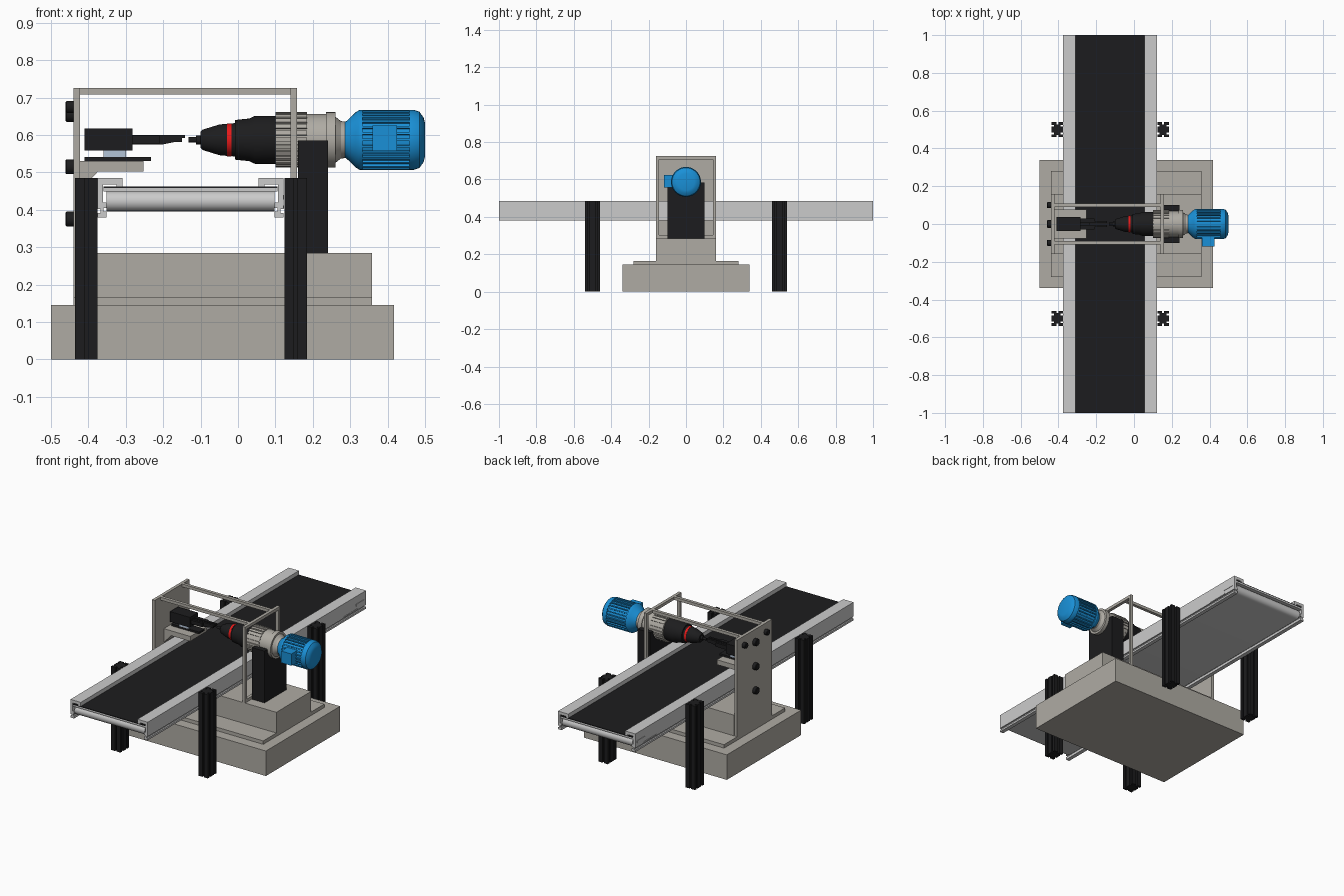
import bpy, bmesh
from math import sin, cos, pi, radians
from mathutils import Matrix

if "Cube" in bpy.data.objects:
    bpy.data.objects.remove(bpy.data.objects["Cube"])


def material(name, rgb):
    m = bpy.data.materials.new(name)
    m.diffuse_color = (*rgb, 1)
    m.use_nodes = True
    m.node_tree.nodes["Principled BSDF"].inputs["Base Color"].default_value = m.diffuse_color
    return m


BLACK = material("black", (0.012, 0.012, 0.013))
BLUE = material("blue", (0.01, 0.28, 0.68))
RED = material("red", (0.8, 0.01, 0.01))
WARM = material("warm_grey", (0.43, 0.41, 0.37))
PALE = material("pale_blue", (0.45, 0.55, 0.68))


def finish(name, bm, mat=None, smooth=False):
    bmesh.ops.recalc_face_normals(bm, faces=bm.faces[:])
    me = bpy.data.meshes.new(name)
    bm.to_mesh(me)
    bm.free()
    ob = bpy.data.objects.new(name, me)
    bpy.context.collection.objects.link(ob)
    if mat:
        me.materials.append(mat)
    if smooth:
        bpy.ops.object.select_all(action='DESELECT')
        ob.select_set(True)
        bpy.context.view_layer.objects.active = ob
        bpy.ops.object.shade_smooth_by_angle(angle=radians(30))
    return ob


def box(name, x, y, z, mat=None):
    bm = bmesh.new()
    size = [r[1] - r[0] for r in (x, y, z)]
    mid = [(r[1] + r[0]) / 2 for r in (x, y, z)]
    bmesh.ops.create_cube(bm, size=1, matrix=Matrix.Translation(mid) @ Matrix.Diagonal((*size, 1)))
    return finish(name, bm, mat)


def prism(name, pts, axis, a, b, mat=None, smooth=False):
    """Extrude a closed 2D profile along an axis from a to b."""
    place = {'x': lambda p, t: (t, p[0], p[1]),
             'y': lambda p, t: (p[0], t, p[1]),
             'z': lambda p, t: (p[0], p[1], t)}[axis]
    bm = bmesh.new()
    ends = [[bm.verts.new(place(p, t)) for p in pts] for t in (a, b)]
    n = len(pts)
    for e in ends:
        bm.faces.new(e)
    for i in range(n):
        j = (i + 1) % n
        bm.faces.new((ends[0][i], ends[0][j], ends[1][j], ends[1][i]))
    return finish(name, bm, mat, smooth)


def lathe(name, profile, y, z, mat=None, seg=40):
    """Revolve (x, radius) points about a line parallel to x."""
    bm = bmesh.new()
    rings = [[bm.verts.new((x, y + r * cos(2 * pi * k / seg), z + r * sin(2 * pi * k / seg)))
              for k in range(seg)] for x, r in profile]
    for p, q in zip(rings, rings[1:]):
        for k in range(seg):
            m = (k + 1) % seg
            bm.faces.new((p[k], p[m], q[m], q[k]))
    bm.faces.new(rings[0])
    bm.faces.new(rings[-1])
    return finish(name, bm, mat, True)


def fins(name, count, x, r, thick, mat, z):
    """Ring of lengthwise fins around the drive axis."""
    bm = bmesh.new()
    for k in range(count):
        mat4 = (Matrix.Translation((0, 0, z)) @ Matrix.Rotation(2 * pi * k / count, 4, 'X')
                @ Matrix.Translation(((x[0] + x[1]) / 2, 0, (r[0] + r[1]) / 2))
                @ Matrix.Diagonal((x[1] - x[0], thick, r[1] - r[0], 1)))
        bmesh.ops.create_cube(bm, size=1, matrix=mat4)
    return finish(name, bm, mat)


# Stepped base
box("base_block", (-.5, .417), (-.34, .34), (0, .145), WARM)
box("base_step", (-.44, .358), (-.28, .28), (.145, .165), WARM)
box("base_pedestal", (-.42, .358), (-.16, .16), (.165, .285), WARM)

# Upright plate, open frame and tie rods
box("side_plate", (-.44, -.422), (-.16, .16), (.165, .725), WARM)
for s, side in ((-1, "front"), (1, "back")):
    box("frame_post_" + side, (.14, .158), sorted((s * .16, s * .144)), (.285, .725), WARM)
    box("tie_rod_" + side, (-.422, .14), (s * .1 - .009, s * .1 + .009), (.708, .725), WARM)
box("frame_top", (.14, .158), (-.144, .144), (.708, .725), WARM)
box("frame_bottom", (.14, .158), (-.144, .144), (.285, .302), WARM)

# Bolts on the plate
for i, (y, z, r) in enumerate([(-.1, .675, .016), (.1, .675, .016),
                               (0, .655, .02), (0, .515, .02), (0, .375, .02)]):
    lathe(f"bolt_{i}", [(-.44, r), (-.458, r), (-.461, r - .003)], y, z, BLACK, 24)


# Slotted extrusion legs
def slotted_profile(cx, cy, hx, hy, w=.005, d=.012):
    pts = []
    sides = [((-hx, -hy), (1, 0), 2 * hx, 1), ((hx, -hy), (0, 1), 2 * hy, 2),
             ((hx, hy), (-1, 0), 2 * hx, 1), ((-hx, hy), (0, -1), 2 * hy, 2)]
    for (px, py), (dx, dy), length, n in sides:
        walk = [(0, 0)]
        for k in range(n):
            t = length * (k + .5) / n
            walk += [(t - w, 0), (t - w, d), (t + w, d), (t + w, 0)]
        pts += [(cx + px + dx * t - dy * u, cy + py + dy * t + dx * u) for t, u in walk]
    return pts


for cx, sx in ((-.406, "left"), (.154, "right")):
    for cy, sy in ((-.5, "front"), (.5, "back")):
        prism(f"leg_{sx}_{sy}", slotted_profile(cx, cy, .03, .04), 'z', 0, .485, BLACK)

# Conveyor side rails, mirrored
rail = [(0, .485), (.066, .485), (.066, .462), (.05, .462), (.05, .468), (.014, .468),
        (.014, .42), (.023, .42), (.023, .405), (.016, .405), (.016, .395), (.023, .395),
        (.023, .38), (0, .38), (0, .391), (.008, .391), (.008, .402), (0, .402)]
for x0, s, side in ((-.375, 1, "left"), (.121, -1, "right")):
    prism("conveyor_rail_" + side, [(x0 + s * u, z) for u, z in rail], 'y', -1, 1)
    xo = sorted((x0 - s * .002, x0 + s * .004))
    box("tensioner_" + side, xo, (.91, .985), (.427, .44))
    box("tensioner_slider_" + side, xo, (.8, .92), (.404, .411))

# Belt bed with rounded ends, tray and black belt
R = .027
bed = [(.968 + R * cos(a), .423 + R * sin(a)) for a in [pi * (k / 12 - .5) for k in range(13)]]
bed += [(-y, z) for y, z in reversed(bed)]
prism("belt_return", bed, 'x', -.352, .098, None, True)
box("belt_tray", (-.36, .106), (-1, 1), (.449, .458))
box("belt_top", (-.36, .106), (-1, 1), (.458, .462), BLACK)

# Drive support post
box("drive_post", (.16, .24), (-.1, .1), (.285, .585), BLACK)

# Drive unit on one axis
AX = .587
lathe("drill_tip", [(-.132, .007), (-.112, .007), (-.112, .012), (-.095, .012)], 0, AX, BLACK, 16)
lathe("chuck", [(-.1, .022), (-.095, .027), (-.05, .041), (-.029, .043)], 0, AX, BLACK)
lathe("red_ring", [(-.03, .041), (-.03, .044), (-.018, .044), (-.018, .041)], 0, AX, RED)
lathe("gear_head", [(-.019, .043), (-.008, .045), (-.008, .053), (.03, .057), (.045, .064),
                    (.1, .064)], 0, AX, BLACK)
lathe("drive_body", [(.1, .069), (.235, .069), (.235, .074), (.26, .074), (.26, .062),
                     (.275, .05), (.3, .047)], 0, AX, WARM)
fins("body_ribs", 24, (.1, .185), (.06, .074), .012, WARM, AX)
lathe("motor_body", [(.28, .046), (.29, .05), (.315, .074), (.325, .08), (.333, .08),
                     (.333, .073), (.458, .073), (.458, .08), (.47, .08), (.485, .075),
                     (.496, .06), (.5, .045)], 0, AX, BLUE)
fins("motor_fins", 28, (.333, .458), (.065, .08), .006, BLUE, AX)
box("terminal_box", (.36, .425), (-.118, -.05), (.557, .625), BLUE)

# Bracket with gusset
box("clamp_shelf", (-.422, -.252), (-.077, .077), (.502, .53), WARM)
prism("clamp_gusset", [(-.422, .45), (-.422, .502), (-.375, .502)], 'y', -.077, .077, WARM)
box("slide_plate", (-.41, -.232), (-.025, .025), (.53, .541), BLACK)
box("slide_block", (-.36, -.3), (-.025, .025), (.541, .558), PALE)

# Gripper and stepped jaws
box("gripper_body", (-.41, -.282), (-.037, .037), (.558, .617), BLACK)
jaw = [(-.282, .574), (-.205, .574), (-.17, .581), (-.15, .581), (-.15, .592),
       (-.142, .592), (-.142, .6), (-.282, .6)]
for s, side in ((-1, "front"), (1, "back")):
    prism("jaw_" + side, jaw, 'y', s * .004, s * .016, BLACK)
    box("jaw_carrier_" + side, (-.282, -.21), sorted((s * .004, s * .028)), (.576, .598), BLACK)
